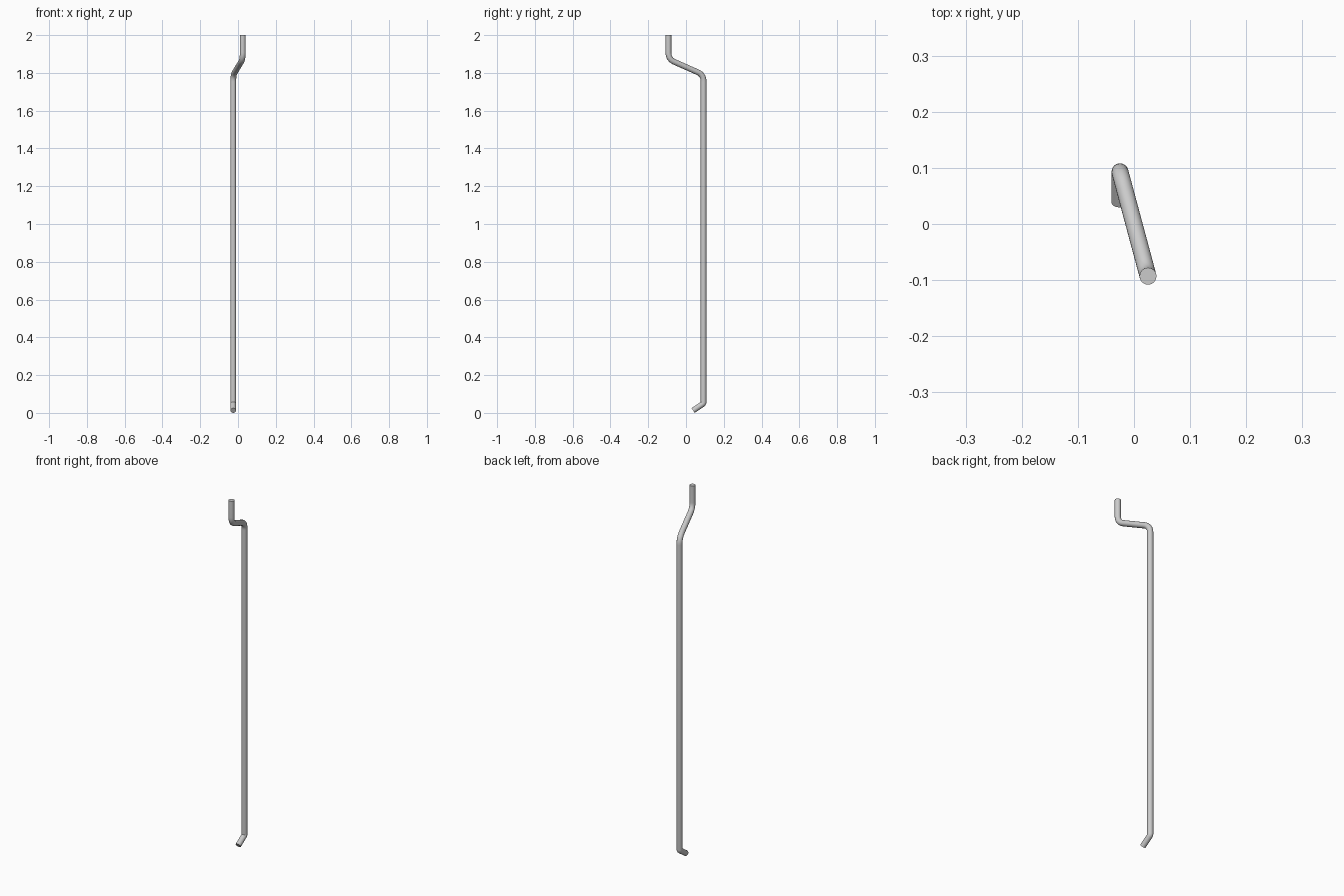
import bpy
from mathutils import Vector

if "Cube" in bpy.data.objects:
    bpy.data.objects.remove(bpy.data.objects["Cube"])

RADIUS = 0.0152


def fillet(before, corner, after, reach, steps=8):
    # rounded corner: quadratic blend starting `reach` away on both legs
    a = corner + (before - corner).normalized() * reach
    b = corner + (after - corner).normalized() * reach
    pts = []
    for i in range(steps + 1):
        t = i / steps
        pts.append(a * (1 - t) ** 2 + corner * 2 * t * (1 - t) + b * t ** 2)
    return pts


# Centre line: top stub, swan neck, long drop, outlet shoe
top = Vector((0.025, -0.093, 2.0))
neck_a = Vector((0.025, -0.093, 1.872))
neck_b = Vector((-0.025, 0.093, 1.79))
shoe = Vector((-0.025, 0.093, 0.05))
outlet = Vector((-0.025, 0.038, 0.0125))

path = [top]
path += fillet(top, neck_a, neck_b, 0.036)
path += fillet(neck_a, neck_b, shoe, 0.036)
path += fillet(neck_b, shoe, outlet, 0.006, 3)
path += [outlet]

# Round pipe swept along the centre line
curve = bpy.data.curves.new("downpipe", "CURVE")
curve.dimensions = "3D"
curve.bevel_depth = RADIUS
curve.bevel_resolution = 6
curve.use_fill_caps = True
spline = curve.splines.new("POLY")
spline.points.add(len(path) - 1)
for p, co in zip(spline.points, path):
    p.co = (*co, 1)
pipe = bpy.data.objects.new("downpipe", curve)
bpy.context.collection.objects.link(pipe)

# Turn into a mesh with smooth sides and crisp ends
bpy.context.view_layer.objects.active = pipe
pipe.select_set(True)
bpy.ops.object.convert(target="MESH")
bpy.ops.object.shade_smooth_by_angle()
